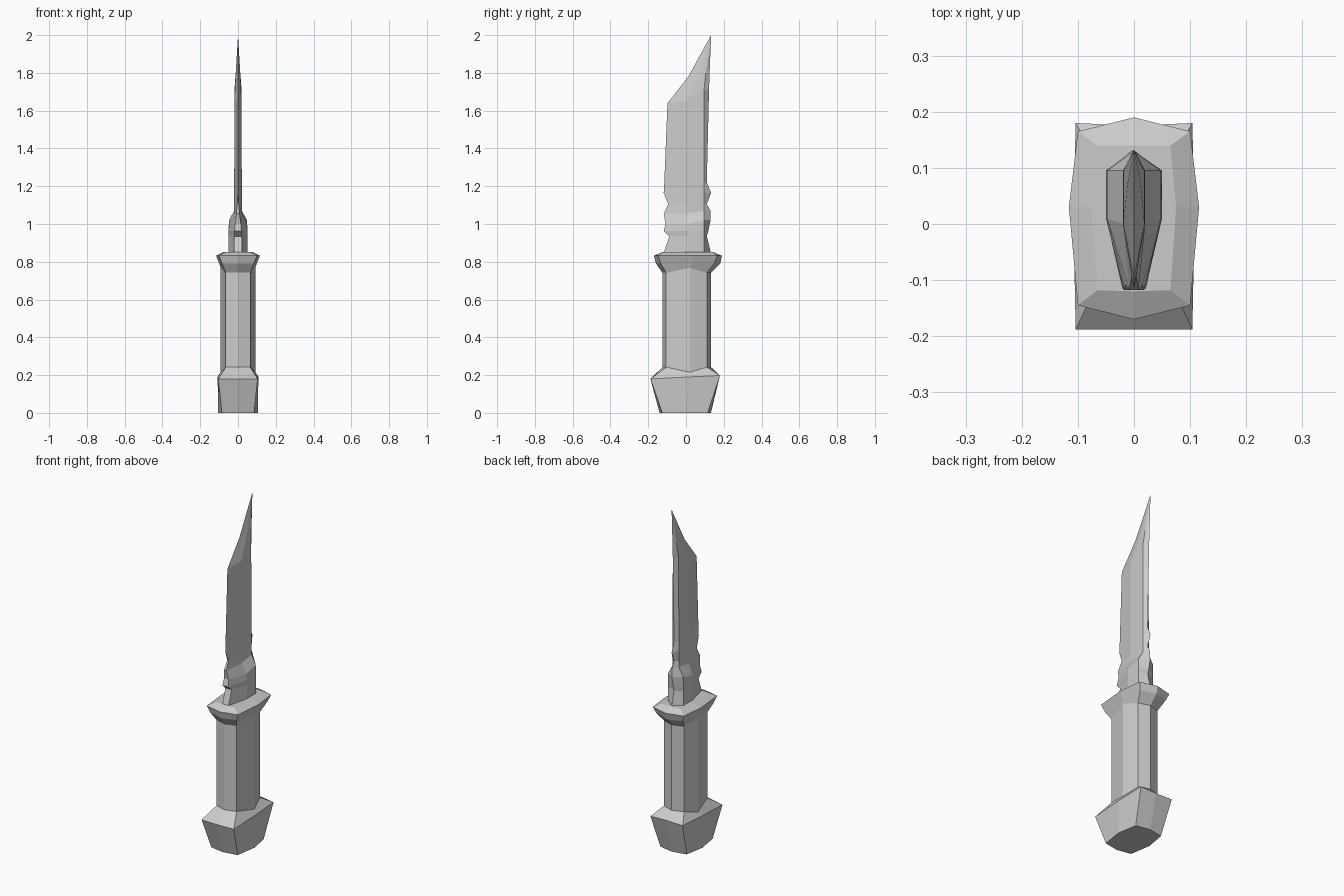
import bpy
import bmesh

if "Cube" in bpy.data.objects:
    bpy.data.objects.remove(bpy.data.objects["Cube"])


def loft(name, halves, cap_bottom=False, cap_top=False):
    """Skin a stack of half outlines (x >= 0), mirrored across x = 0."""
    bm = bmesh.new()
    rings = []
    for half in halves:
        left = [(-x, y, z) for x, y, z in reversed(half)]
        # points on the mirror plane at both ends are merged afterwards
        rings.append([bm.verts.new(p) for p in list(half) + left])
    n = len(rings[0])
    for a, b in zip(rings, rings[1:]):
        for i in range(n):
            j = (i + 1) % n
            bm.faces.new((a[i], a[j], b[j], b[i]))
    if cap_bottom:
        bm.faces.new(list(reversed(rings[0])))
    if cap_top:
        bm.faces.new(rings[-1])
    bmesh.ops.remove_doubles(bm, verts=bm.verts, dist=0.0005)
    bmesh.ops.recalc_face_normals(bm, faces=bm.faces)
    mesh = bpy.data.meshes.new(name)
    bm.to_mesh(mesh)
    bm.free()
    obj = bpy.data.objects.new(name, mesh)
    bpy.context.collection.objects.link(obj)
    return obj


def octagon(ys, xc, xs, z_end, z_side=None):
    """Half of an eight-sided section: front, corner, side, corner, back."""
    z_side = z_end if z_side is None else z_side
    zs = (z_end, z_end, z_side, z_end, z_end)
    return list(zip((0, xc, xs, xc, 0), ys, zs))


GRIP = (-0.125, -0.105, 0.02, 0.11, 0.133)
grip_low = octagon(GRIP, 0.065, 0.092, 0.242, 0.215)
grip_high = octagon(GRIP, 0.065, 0.092, 0.742, 0.768)

# Pommel: flares upward, then pinches back to the grip
loft("pommel", [
    octagon((-0.14, -0.125, 0.0, 0.115, 0.132), 0.085, 0.105, 0.0),
    [(0, -0.188, 0.178), (0.104, -0.188, 0.18), (0.108, 0.01, 0.19),
     (0.104, 0.18, 0.198), (0, 0.175, 0.198)],
    grip_low], cap_bottom=True)

# Grip
loft("grip", [grip_low, grip_high])

# Guard: bevelled plate
loft("guard", [
    grip_high,
    octagon((-0.16, -0.135, 0.03, 0.15, 0.182), 0.085, 0.1, 0.792),
    octagon((-0.17, -0.145, 0.03, 0.165, 0.19), 0.1, 0.116, 0.832),
    octagon((-0.12, -0.118, 0.03, 0.14, 0.14), 0.065, 0.075, 0.853)],
    cap_top=True)


def blade_row(z, front, back, thick, edge=0.0, mid=0.0, ridge=0.095,
              z_mid=None, z_ridge=None):
    """Half blade section: cutting edge, bevel line, spine bevel, spine."""
    return [(edge, front, z), (thick, mid, z_mid or z),
            (thick, ridge, z_ridge or z), (0, back, z_ridge or z)]


# Blade: thick notched base, thin body and clipped point
loft("blade", [
    blade_row(0.845, -0.118, 0.133, 0.05, 0.02, 0.01),
    blade_row(0.935, -0.088, 0.11, 0.05, 0.02, 0.01),
    blade_row(0.962, -0.118, 0.118, 0.05, 0.018, 0.01),
    blade_row(1.0, -0.108, 0.13, 0.048, 0.015, 0.01, z_ridge=1.02),
    blade_row(1.055, -0.118, 0.13, 0.02, 0.008, z_ridge=1.07),
    blade_row(1.105, -0.094, 0.11, 0.02, 0.004),
    blade_row(1.165, -0.118, 0.133, 0.02),
    blade_row(1.22, -0.115, 0.11, 0.02),
    blade_row(1.64, -0.098, 0.122, 0.019, z_mid=1.65, z_ridge=1.71),
    blade_row(1.78, 0.012, 0.125, 0.012, mid=0.07, ridge=0.105,
              z_mid=1.79, z_ridge=1.8),
    blade_row(2.0, 0.133, 0.133, 0.0, mid=0.133, ridge=0.133)])
